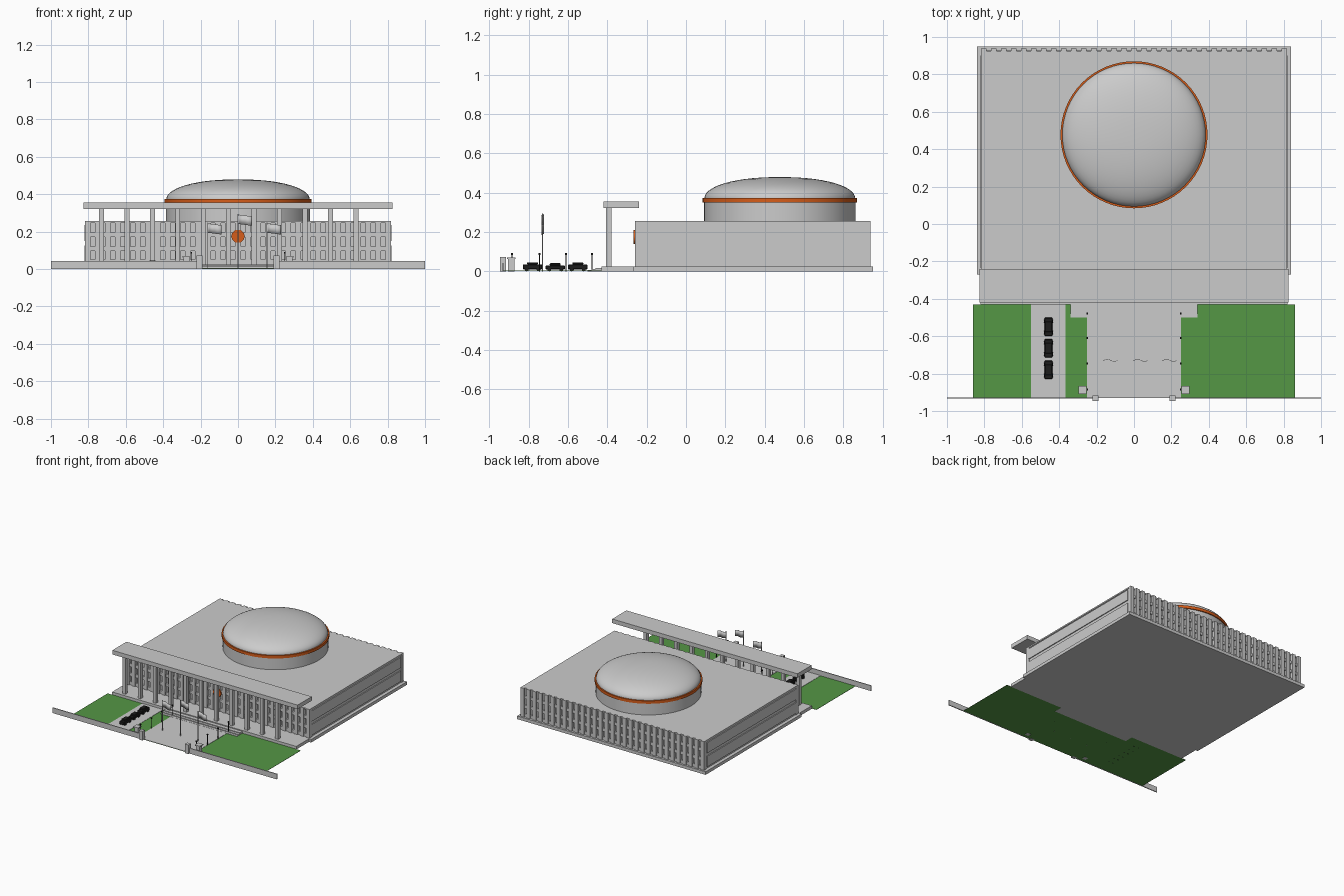
import bpy, bmesh, math

if "Cube" in bpy.data.objects:
    bpy.data.objects.remove(bpy.data.objects["Cube"])


def material(name, rgb):
    m = bpy.data.materials.new(name)
    m.diffuse_color = (*rgb, 1)
    m.use_nodes = True
    m.node_tree.nodes["Principled BSDF"].inputs["Base Color"].default_value = m.diffuse_color
    return m


GREY = material("stone grey", (0.6, 0.6, 0.6))
GREEN = material("lawn green", (0.09, 0.31, 0.06))
ORANGE = material("orange", (0.68, 0.11, 0.01))
BLACK = material("black", (0.012, 0.012, 0.012))


def finish(name, bm, mat, smooth=False):
    bmesh.ops.recalc_face_normals(bm, faces=bm.faces)
    me = bpy.data.meshes.new(name)
    bm.to_mesh(me)
    bm.free()
    me.materials.append(mat)
    ob = bpy.data.objects.new(name, me)
    bpy.context.collection.objects.link(ob)
    if smooth:
        bpy.context.view_layer.objects.active = ob
        ob.select_set(True)
        bpy.ops.object.shade_smooth_by_angle(angle=math.radians(35))
        ob.select_set(False)
    return ob


def boxes(name, mat, items):
    """One object from boxes given as (x0, x1, y0, y1, z0, z1)."""
    bm = bmesh.new()
    for x0, x1, y0, y1, z0, z1 in items:
        vs = bmesh.ops.create_cube(bm, size=1)["verts"]
        for v in vs:
            v.co.x = x0 if v.co.x < 0 else x1
            v.co.y = y0 if v.co.y < 0 else y1
            v.co.z = z0 if v.co.z < 0 else z1
    return finish(name, bm, mat)


def lathe(name, mat, profile, center, steps=64):
    """Revolve an (r, z) profile around a vertical axis."""
    bm = bmesh.new()
    vs = [bm.verts.new((r, 0, z)) for r, z in profile]
    es = [bm.edges.new(p) for p in zip(vs, vs[1:])]
    bmesh.ops.spin(bm, geom=vs + es, axis=(0, 0, 1), cent=(0, 0, 0),
                   angle=2 * math.pi, steps=steps, use_duplicate=False)
    bmesh.ops.remove_doubles(bm, verts=bm.verts, dist=1e-5)
    bmesh.ops.translate(bm, verts=bm.verts, vec=center)
    return finish(name, bm, mat, True)


# Grounds: lawn, entrance path and driveway
boxes("lawn", GREEN, [(-0.86, 0.86, -0.93, -0.43, 0.001, 0.003)])
boxes("entrance_path", GREY, [(-0.25, 0.25, -0.93, -0.43, 0.003, 0.005)])
boxes("driveway", GREY, [(-0.55, -0.365, -0.93, -0.43, 0.003, 0.005)])

# Plinth, terrace and entrance steps
boxes("plinth", GREY, [(-0.84, 0.84, -0.27, 0.95, 0, 0.025)])
boxes("terrace", GREY, [(-0.82, 0.82, -0.43, -0.27, 0, 0.025)])
boxes("entrance_steps", GREY,
      [(-0.34, 0.34, -0.5 + 0.02 * i, -0.43, 0, 0.006 + 0.006 * i)
       for i in range(3)])

# Main hall: recessed core with roof slab
boxes("hall_core", GREY, [(-0.813, 0.813, -0.235, 0.92, 0.025, 0.25)])
boxes("roof_slab", GREY, [(-0.818, 0.818, -0.255, 0.925, 0.245, 0.256)])

# Vertical fins and floor bands on front and rear facades
fins, bands = [], []
N = 31
for i in range(N):
    x = -0.803 + 1.606 * i / (N - 1)
    fins += [(x - 0.015, x + 0.015, -0.26, -0.23, 0.025, 0.256),
             (x - 0.015, x + 0.015, 0.915, 0.938, 0.025, 0.256)]
for z in (0.025, 0.095, 0.17):
    bands += [(-0.813, 0.813, -0.252, -0.23, z, z + 0.025),
              (-0.813, 0.813, 0.915, 0.93, z, z + 0.025)]
boxes("facade_fins", GREY, fins)
boxes("floor_bands", GREY, bands)

# Long raised panels on the side walls
boxes("side_panels", GREY,
      [(s * 0.805 - 0.015, s * 0.805 + 0.015, -0.235, 0.9, z, z + 0.085)
       for s in (-1, 1) for z in (0.04, 0.15)])

# Domed hall: drum, orange ring and shallow dome
C = (0, 0.477, 0)
lathe("drum", GREY, [(0, 0.25), (0.385, 0.25), (0.385, 0.36), (0, 0.36)], C)
lathe("dome_ring", ORANGE,
      [(0.37, 0.35), (0.393, 0.35), (0.393, 0.373), (0.37, 0.373)], C)
dome = [(0.383, 0.36)]
for i in range(15):
    a = math.pi / 2 * i / 14
    dome.append((0.383 * math.cos(a) ** 0.9 if i < 14 else 0,
                 0.373 + 0.106 * math.sin(a)))
lathe("dome", GREY, dome, C)

# Portico: canopy and columns
boxes("canopy", GREY, [(-0.825, 0.825, -0.42, -0.24, 0.322, 0.355)])
boxes("portico_columns", GREY,
      [(x - 0.013, x + 0.013, -0.408, -0.38, 0.02, 0.325)
       for x in (-0.73 + 0.136 * i for i in range(11))])

# Orange roundel on the front facade
bm = bmesh.new()
bmesh.ops.create_cone(bm, cap_ends=True, segments=32, radius1=0.035,
                      radius2=0.035, depth=0.008)
for v in bm.verts:
    v.co = (v.co.x, -0.264 - v.co.z, 0.175 + v.co.y)
finish("roundel", bm, ORANGE)

# Street wall, gate posts and guard booths
wall, posts, booths = [], [], []
for s in (-1, 1):
    a, b = sorted((s * 0.2, s * 1.0))
    wall.append((a, b, -0.934, -0.927, 0, 0.043))
    x = s * 0.205
    posts.append((x - 0.016, x + 0.016, -0.946, -0.916, 0, 0.073))
    x = s * 0.275
    booths += [(x - 0.016, x + 0.016, -0.904, -0.872, 0, 0.062),
               (x - 0.022, x + 0.022, -0.91, -0.866, 0.062, 0.07)]
boxes("street_wall", GREY, wall)
boxes("gate_posts", GREY, posts)
boxes("guard_booths", GREY, booths)

# Lamp posts along the path
lamps = []
for s in (-1, 1):
    for y in (-0.478, -0.61, -0.745, -0.885):
        x = s * 0.25
        lamps += [(x - 0.002, x + 0.002, y - 0.002, y + 0.002, 0, 0.088),
                  (x - 0.005, x + 0.005, y - 0.005, y + 0.005, 0.084, 0.092)]
boxes("lamp_posts", BLACK, lamps)

# Flag poles with waving flags
for x, h in ((-0.162, 0.248), (0.0, 0.295), (0.155, 0.248)):
    boxes("flag_pole", GREY,
          [(x - 0.002, x + 0.002, -0.732, -0.728, 0, h)])
    bm = bmesh.new()
    n = 10
    rows = []
    for i in range(n + 1):
        t = i / n
        p = (x + 0.075 * t, -0.73 + 0.006 * math.sin(t * 2 * math.pi))
        drop = 0.01 * t
        rows.append([bm.verts.new((*p, h - 0.004 - drop)),
                     bm.verts.new((*p, h - 0.054 - drop))])
    for a, b in zip(rows, rows[1:]):
        bm.faces.new((a[0], a[1], b[1], b[0]))
    flag = finish("flag", bm, GREY, True)
    flag.modifiers.new("thickness", "SOLIDIFY").thickness = 0.002

# Parked cars: body, cabin and wheels
for y, h in ((-0.78, 0.046), (-0.665, 0.041), (-0.55, 0.046)):
    x = -0.457
    parts = [(x - 0.021, x + 0.021, y - 0.049, y + 0.049, 0.01, h - 0.011),
             (x - 0.018, x + 0.018, y - 0.028, y + 0.028, h - 0.011, h)]
    car = boxes("car_body", BLACK, parts)
    car.modifiers.new("edges", "BEVEL").width = 0.003
    bm = bmesh.new()
    for wy in (y - 0.03, y + 0.03):
        for s in (-1, 1):
            vs = bmesh.ops.create_cone(bm, cap_ends=True, segments=12,
                                       radius1=0.01, radius2=0.01,
                                       depth=0.008)["verts"]
            for v in vs:
                c = v.co.copy()
                v.co = (x + s * 0.019 + c.z, wy + c.x, 0.01 + c.y)
    finish("car_wheels", bm, BLACK)
